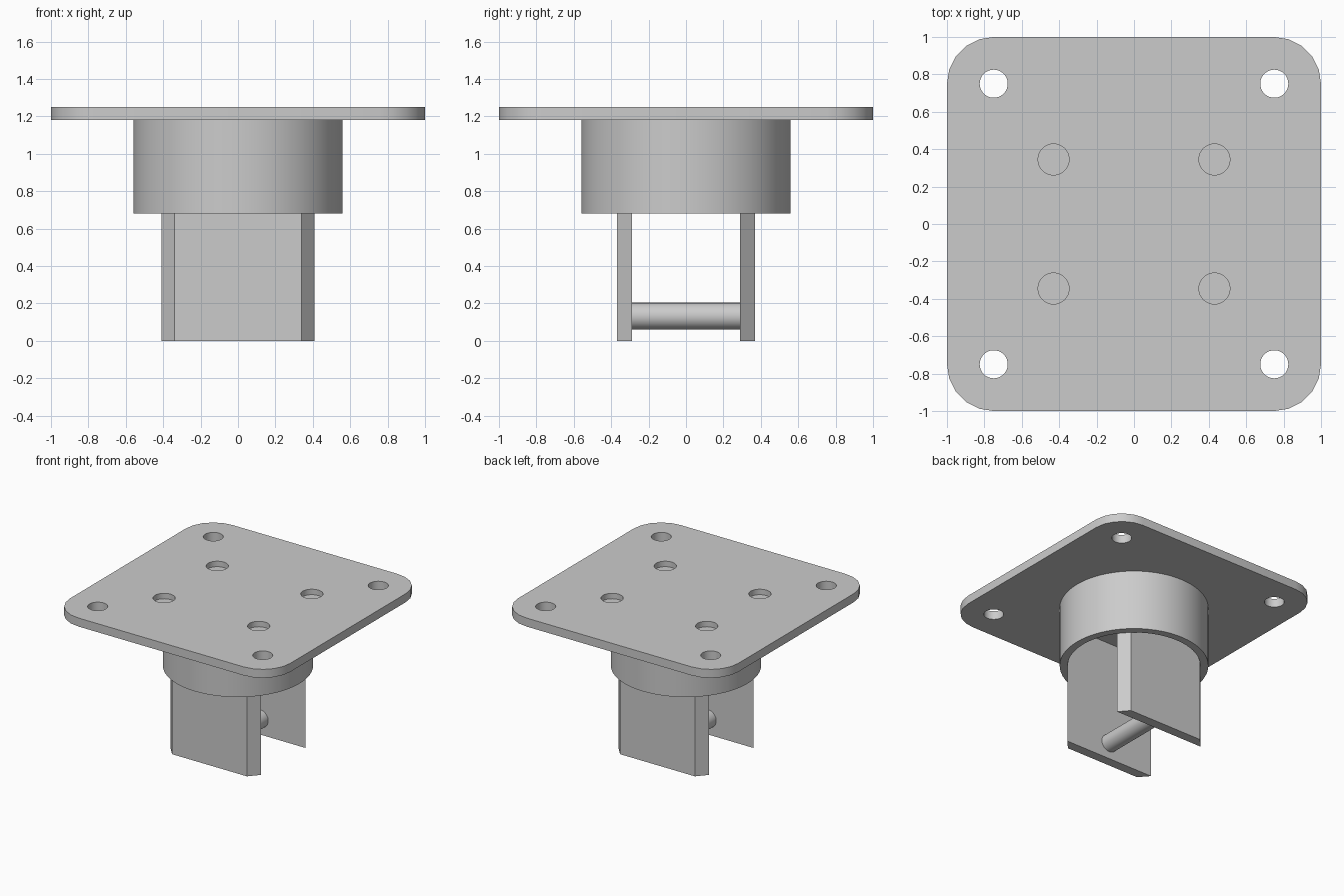
import bpy
import bmesh
import math

cube = bpy.data.objects.get("Cube")
if cube:
    bpy.data.objects.remove(cube, do_unlink=True)

steel = bpy.data.materials.new("plain_grey")
steel.use_nodes = True
GREY = (0.6, 0.6, 0.6, 1)
steel.diffuse_color = GREY
steel.node_tree.nodes["Principled BSDF"].inputs["Base Color"].default_value = GREY


def prism(name, outline, low, high):
    """Extrude a flat outline upwards from low to high."""
    bm = bmesh.new()
    base = bm.faces.new([bm.verts.new((x, y, low)) for x, y in outline])
    top = bmesh.ops.extrude_face_region(bm, geom=[base])["geom"]
    moved = [v for v in top if isinstance(v, bmesh.types.BMVert)]
    bmesh.ops.translate(bm, verts=moved, vec=(0, 0, high - low))
    bmesh.ops.recalc_face_normals(bm, faces=bm.faces)
    mesh = bpy.data.meshes.new(name)
    bm.to_mesh(mesh)
    bm.free()
    mesh.materials.append(steel)
    obj = bpy.data.objects.new(name, mesh)
    bpy.context.collection.objects.link(obj)
    return obj


def arc(cx, cy, radius, start, sweep, steps):
    angles = [math.radians(start + sweep * i / steps) for i in range(steps + 1)]
    return [(cx + radius * math.cos(a), cy + radius * math.sin(a)) for a in angles]


def circle(cx, cy, radius, steps):
    return arc(cx, cy, radius, 0, 360, steps)[:-1]


def cut(obj, cutters):
    """Subtract the cutters, bake the result and discard the cutters."""
    for cutter in cutters:
        cutter.hide_render = True
        mod = obj.modifiers.new("cut", "BOOLEAN")
        mod.operation = "DIFFERENCE"
        mod.solver = "EXACT"
        mod.object = cutter
    graph = bpy.context.evaluated_depsgraph_get()
    baked = bpy.data.meshes.new_from_object(obj.evaluated_get(graph))
    obj.modifiers.clear()
    obj.data = baked
    for cutter in cutters:
        bpy.data.objects.remove(cutter, do_unlink=True)


SIGNS = [(1, 1), (-1, 1), (-1, -1), (1, -1)]
PLATE_LOW, PLATE_TOP = 1.18, 1.25
HOUSING_LOW, BORE_TOP = 0.68, 1.0

# Rounded mounting plate with four through holes and four blind holes
outline = []
for i, (sx, sy) in enumerate(SIGNS):
    outline += arc(0.75 * sx, 0.75 * sy, 0.25, 90 * i, 90, 5)
plate = prism("mounting_plate", outline, PLATE_LOW, PLATE_TOP)
holes = []
for sx, sy in SIGNS:
    holes.append(prism("bolt_hole", circle(0.75 * sx, 0.75 * sy, 0.075, 32), 1.1, 1.3))
    holes.append(prism("blind_hole", circle(0.43 * sx, 0.345 * sy, 0.083, 32), 1.205, 1.3))
cut(plate, holes)

# Round housing, hollow from below
housing = prism("round_housing", circle(0, 0, 0.56, 64), HOUSING_LOW, PLATE_LOW)
cut(housing, [prism("bore", circle(0, 0, 0.5, 64), 0.5, BORE_TOP)])

# Two fork legs with slanted ends
legs = []
for name, side in (("front_leg", -1), ("back_leg", 1)):
    profile = [(-0.34, 0.37), (0.34, 0.37), (0.41, 0.29), (-0.41, 0.29)]
    legs.append(prism(name, [(x, side * y) for x, y in profile], 0, BORE_TOP))

# Cross pin between the legs
pin = prism("cross_pin", circle(0, 0, 0.072, 32), -0.33, 0.33)
pin.rotation_euler.x = math.pi / 2
pin.location.z = 0.132

# Smooth the round walls, keep the edges crisp
bpy.ops.object.select_all(action="DESELECT")
for obj in [plate, housing, pin] + legs:
    obj.select_set(True)
bpy.context.view_layer.objects.active = plate
bpy.ops.object.shade_smooth_by_angle(angle=math.radians(30))
